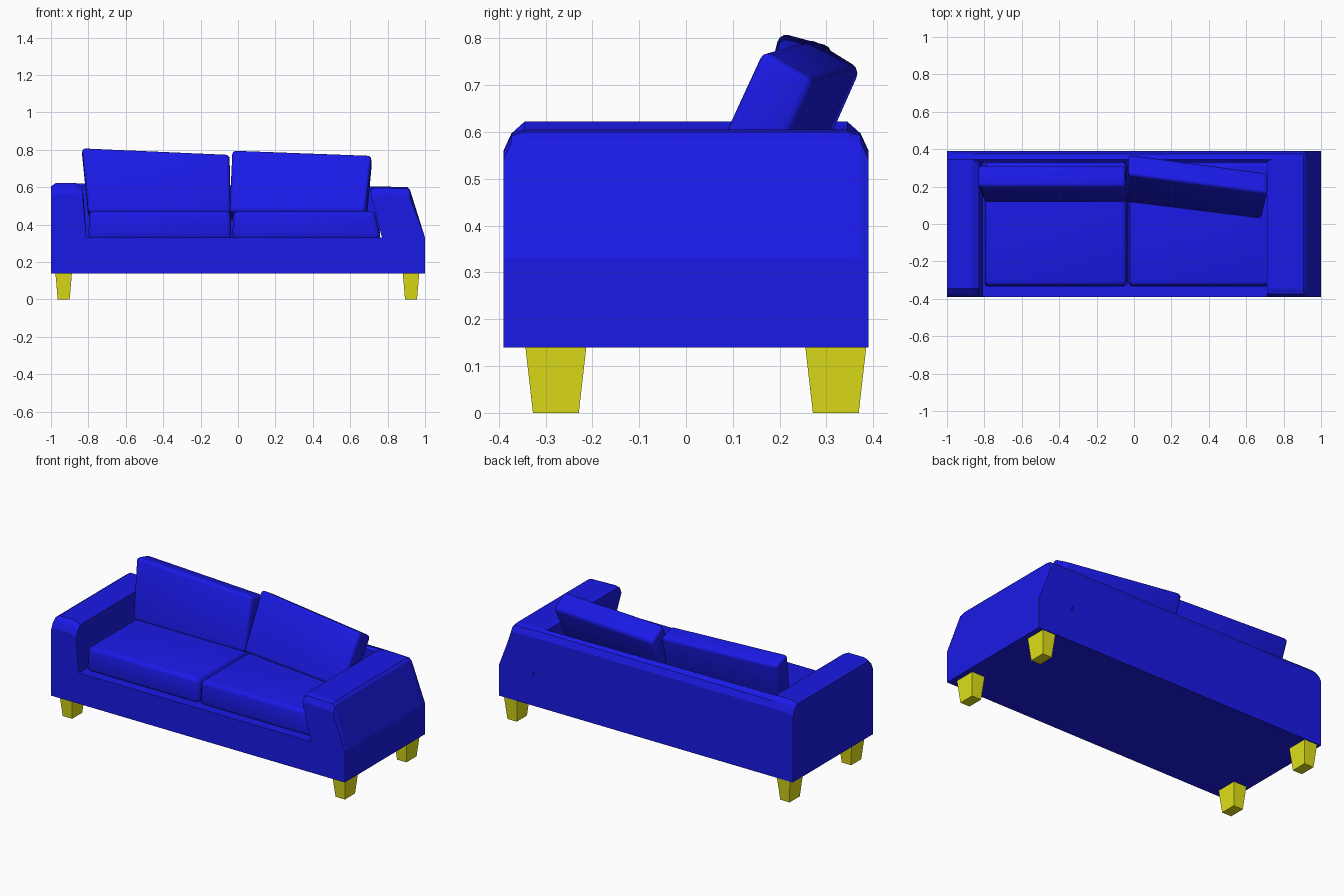
import bpy, bmesh

if "Cube" in bpy.data.objects:
    bpy.data.objects.remove(bpy.data.objects["Cube"])


def material(name, colour):
    m = bpy.data.materials.new(name)
    m.diffuse_color = colour
    m.use_nodes = True
    m.node_tree.nodes["Principled BSDF"].inputs["Base Color"].default_value = m.diffuse_color
    return m


BLUE = material("blue_fabric", (0.01, 0.01, 0.8, 1))
YELLOW = material("yellow_legs", (0.75, 0.75, 0.01, 1))


def loft(name, sections, mat, bevel=0, segments=3):
    """Closed solid through a list of matching point loops."""
    bm = bmesh.new()
    rings = [[bm.verts.new(p) for p in s] for s in sections]
    n = len(rings[0])
    for a, b in zip(rings, rings[1:]):
        for i in range(n):
            j = (i + 1) % n
            bm.faces.new((a[i], a[j], b[j], b[i]))
    bm.faces.new(rings[0])
    bm.faces.new(rings[-1])
    bmesh.ops.recalc_face_normals(bm, faces=bm.faces)
    if bevel:
        bmesh.ops.bevel(bm, geom=bm.edges[:], offset=bevel, segments=segments,
                        profile=0.5, affect='EDGES', clamp_overlap=True)
        for f in bm.faces:
            f.smooth = True
    me = bpy.data.meshes.new(name)
    bm.to_mesh(me)
    bm.free()
    me.materials.append(mat)
    ob = bpy.data.objects.new(name, me)
    bpy.context.collection.objects.link(ob)
    return ob


def rect(x0, x1, y0, y1, z):
    return [(x0, y0, z), (x1, y0, z), (x1, y1, z), (x0, y1, z)]


# Base platform
loft("base", [rect(-0.81, 0.77, -0.39, 0.39, z) for z in (0.14, 0.33)], BLUE)

# Arms: cross-sections in x/z, with chamfered front and back tops
ARM_STEPS = [(-0.39, 0.56), (-0.373, 0.597), (-0.345, 1),
             (0.345, 1), (0.373, 0.597), (0.39, 0.56)]


def arm(name, profile):
    top = max(z for x, z in profile)
    sections = []
    for y, cap in ARM_STEPS:
        drop = max(0, top - cap)
        sections.append([(x, y, z - drop if z > 0.5 else z) for x, z in profile])
    loft(name, sections, BLUE)


arm("left_arm", [(-1, 0.14), (-1, 0.605), (-0.975, 0.622), (-0.865, 0.622),
                 (-0.83, 0.605), (-0.81, 0.33), (-0.81, 0.14)])
arm("right_arm", [(1, 0.14), (1, 0.33), (0.92, 0.585), (0.905, 0.60),
                  (0.74, 0.605), (0.712, 0.597), (0.77, 0.33), (0.77, 0.14)])


# Backrest, a little lower towards the right arm
def back_section(x, top):
    return [(x, y, z) for y, z in
            [(0.33, 0.32), (0.39, 0.32), (0.39, 0.56), (0.373, 0.597),
             (0.345, top), (0.33, top - 0.015)]]


loft("backrest", [back_section(-0.88, 0.621), back_section(0.76, 0.604)], BLUE)

# Seat cushions
loft("left_seat_cushion", [rect(-0.80, -0.035, -0.335, 0.33, 0.32),
                           rect(-0.795, -0.04, -0.33, 0.33, 0.472)], BLUE, 0.025)
loft("right_seat_cushion", [rect(-0.03, 0.765, -0.335, 0.33, 0.32),
                            rect(-0.025, 0.73, -0.33, 0.33, 0.472)], BLUE, 0.025)

# Loose back cushions, leaning and slightly turned (left end, right end)
loft("left_back_cushion", [
    [(-0.80, 0.115, 0.465), (-0.835, 0.20, 0.813),
     (-0.835, 0.315, 0.782), (-0.80, 0.23, 0.435)],
    [(-0.04, 0.115, 0.465), (-0.045, 0.20, 0.778),
     (-0.045, 0.315, 0.747), (-0.04, 0.23, 0.435)]], BLUE, 0.02)
loft("right_back_cushion", [
    [(-0.045, 0.115, 0.472), (-0.03, 0.265, 0.803),
     (-0.03, 0.375, 0.735), (-0.045, 0.235, 0.42)],
    [(0.68, 0.025, 0.472), (0.715, 0.165, 0.775),
     (0.715, 0.275, 0.71), (0.69, 0.14, 0.42)]], BLUE, 0.02)

# Tapered legs
for side, cx in (("left", -0.932), ("right", 0.925)):
    for end, cy in (("front", -0.278), ("back", 0.32)):
        loft(f"{end}_{side}_leg",
             [rect(cx - w, cx + w, cy - d, cy + d, z)
              for w, d, z in ((0.032, 0.049, 0), (0.044, 0.065, 0.14))], YELLOW)
